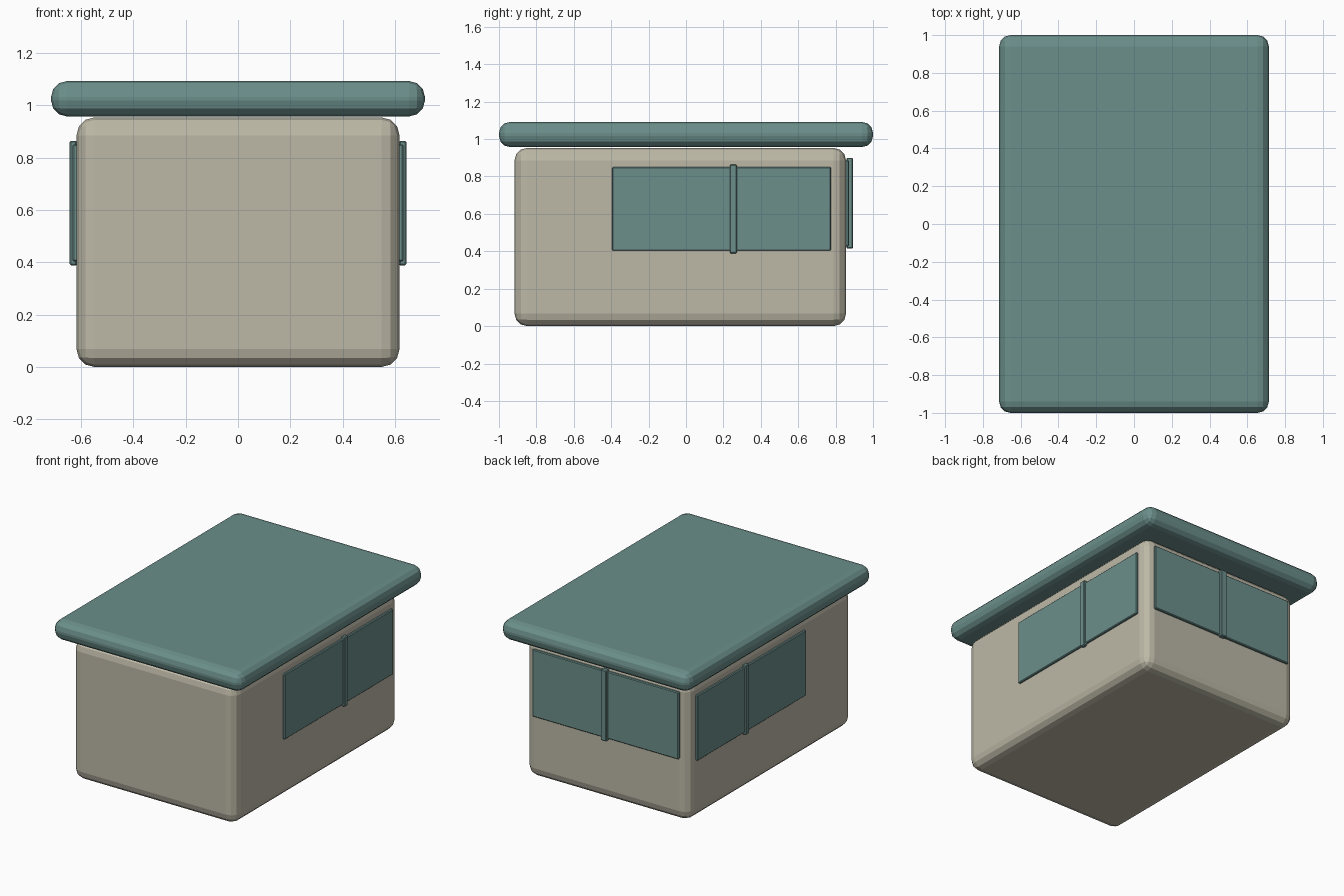
import bpy
from mathutils import Vector

if "Cube" in bpy.data.objects:
    bpy.data.objects.remove(bpy.data.objects["Cube"])


def material(name, rgb):
    m = bpy.data.materials.new(name)
    m.diffuse_color = (*rgb, 1.0)
    m.use_nodes = True
    m.node_tree.nodes["Principled BSDF"].inputs["Base Color"].default_value = m.diffuse_color
    return m


stone = material("warm_beige", (0.507, 0.484, 0.386))
teal = material("muted_teal", (0.147, 0.274, 0.258))


def box(name, lo, hi, mat, radius, segments):
    """Rounded box spanning two opposite corners."""
    lo, hi = Vector(lo), Vector(hi)
    bpy.ops.mesh.primitive_cube_add(size=1, location=(lo + hi) / 2)
    ob = bpy.context.object
    ob.name = name
    ob.scale = hi - lo
    bpy.ops.object.transform_apply(location=False, rotation=False, scale=True)
    bev = ob.modifiers.new("rounded_edges", 'BEVEL')
    bev.width = radius
    bev.segments = segments
    bev.limit_method = 'NONE'
    ob.data.materials.append(mat)
    return ob


# Main body and overhanging roof slab
box("body", (-0.617, -0.917, 0), (0.617, 0.856, 0.953), stone, 0.068, 3)
box("roof", (-0.714, -1.0, 0.957), (0.714, 1.0, 1.092), teal, 0.06, 3)

# Side windows with a raised divider, mirrored left and right
for side, s in (("right", 1), ("left", -1)):
    xs = sorted((s * 0.605, s * 0.632))
    box(side + "_window", (xs[0], -0.396, 0.403), (xs[1], 0.776, 0.85), teal, 0.005, 1)
    xs = sorted((s * 0.615, s * 0.643))
    box(side + "_window_divider", (xs[0], 0.234, 0.388), (xs[1], 0.272, 0.864), teal, 0.005, 1)

# Back window with its divider
box("back_window", (-0.553, 0.845, 0.427), (0.553, 0.872, 0.886), teal, 0.005, 1)
box("back_window_divider", (-0.022, 0.858, 0.415), (0.022, 0.893, 0.9), teal, 0.005, 1)
